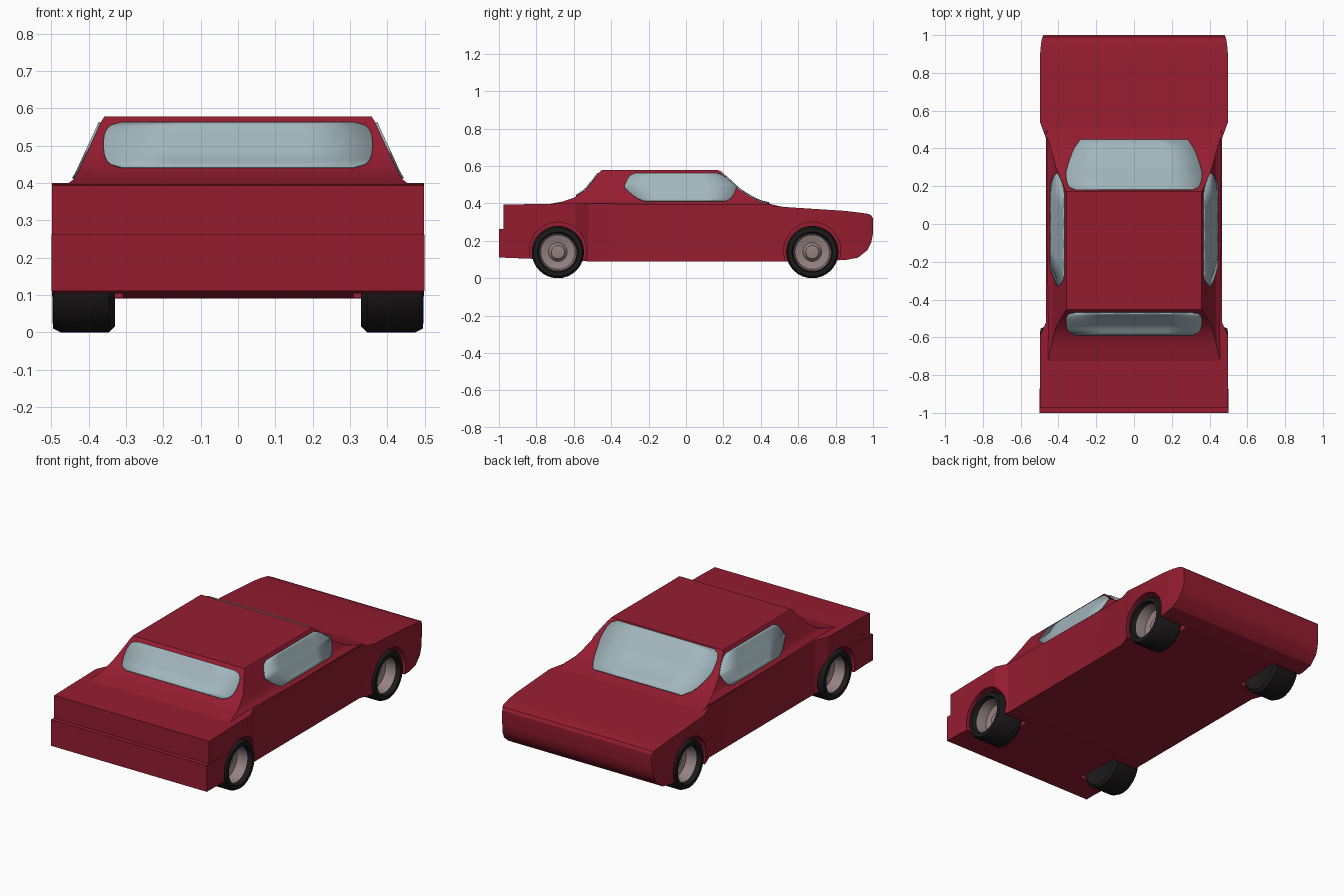
import bpy, bmesh, math

if "Cube" in bpy.data.objects:
    bpy.data.objects.remove(bpy.data.objects["Cube"])


def material(name, rgb):
    m = bpy.data.materials.new(name)
    m.diffuse_color = (*rgb, 1)
    m.use_nodes = True
    m.node_tree.nodes["Principled BSDF"].inputs["Base Color"].default_value = m.diffuse_color
    return m


RED = material("red_paint", (0.30, 0.012, 0.03))
GLASS = material("pale_glass", (0.36, 0.47, 0.51))
RUBBER = material("black_rubber", (0.012, 0.010, 0.010))
RIM = material("rim_grey", (0.30, 0.22, 0.22))


def make(name, bm, mats, angle=25):
    bmesh.ops.recalc_face_normals(bm, faces=bm.faces)
    mesh = bpy.data.meshes.new(name)
    bm.to_mesh(mesh)
    bm.free()
    ob = bpy.data.objects.new(name, mesh)
    bpy.context.collection.objects.link(ob)
    for m in mats:
        mesh.materials.append(m)
    bpy.ops.object.select_all(action='DESELECT')
    ob.select_set(True)
    bpy.context.view_layer.objects.active = ob
    bpy.ops.object.shade_smooth_by_angle(angle=math.radians(angle))
    return ob


def loft(name, rings, mats):
    """Skin a list of closed rings and cap both ends."""
    bm = bmesh.new()
    vs = [[bm.verts.new(p) for p in r] for r in rings]
    n = len(vs[0])
    for a, b in zip(vs, vs[1:]):
        for i in range(n):
            bm.faces.new((a[i], a[(i + 1) % n], b[(i + 1) % n], b[i]))
    bm.faces.new(vs[0])
    bm.faces.new(vs[-1])
    return make(name, bm, mats)


# Lower body: y, half width, bottom z, top z
STATIONS = [(-0.975, .498, .11, .393), (-.85, .498, .105, .396), (-.59, .498, .095, .40),
            (-.52, .465, .09, .40), (.45, .465, .09, .388), (.54, .498, .09, .38),
            (.85, .498, .097, .36), (.92, .496, .11, .352), (.97, .49, .15, .345),
            (.99, .485, .19, .337), (1.0, .48, .24, .32)]
body = loft("body", [[(-w, y, b), (w, y, b), (w, y, t), (-w, y, t)]
                     for y, w, b, t in STATIONS], [RED])

# Full-width lower step on the -y end
loft("end_bumper", [[(-.5, y, .11), (.5, y, .11), (.5, y, .262), (-.5, y, .262)]
                    for y in (-1.0, -.87)], [RED])

# Cabin: z, half width, y at the -y end, y at the +y end
LEVELS = [(.37, .465, -.80, .56), (.395, .46, -.74, .46), (.41, .44, -.66, .40),
          (.43, .428, -.60, .355), (.47, .41, -.54, .29), (.53, .382, -.49, .225),
          (.565, .366, -.465, .185), (.578, .358, -.452, .172)]
loft("cabin", [[(-w, a, z), (w, a, z), (w, b, z), (-w, b, z)]
               for z, w, a, b in LEVELS], [RED])


def cabin_at(z):
    for p, q in zip(LEVELS, LEVELS[1:]):
        if z <= q[0]:
            t = (z - p[0]) / (q[0] - p[0])
            return [p[i] + t * (q[i] - p[i]) for i in (1, 2, 3)]
    return LEVELS[-1][1:]


def window(name, z0, z1, place, rows=14):
    """Rounded panel that follows the curved cabin wall."""
    bm = bmesh.new()
    grid = []
    for r in range(rows + 1):
        t = r / rows
        k = 0.86 + 0.14 * (1 - abs(2 * t - 1) ** 3) ** 0.5
        z = z0 + t * (z1 - z0)
        grid.append([bm.verts.new(place(z, t, s * k)) for s in (-1, -.5, 0, .5, 1)])
    for a, b in zip(grid, grid[1:]):
        for i in range(4):
            bm.faces.new((a[i], a[i + 1], b[i + 1], b[i]))
    ob = make(name, bm, [GLASS], 40)
    mod = ob.modifiers.new("thickness", 'SOLIDIFY')
    mod.thickness = .006
    mod.offset = 0


window("sloped_windscreen", .399, .572,
       lambda z, t, s: (s * (.33 + .03 * min(1, 2 * t)), cabin_at(z)[2] + .003, z + .003))
window("upright_windscreen", .44, .56,
       lambda z, t, s: (s * .36, cabin_at(z)[1] - .003, z + .002))
for side, tag in ((-1, "left"), (1, "right")):
    window(tag + "_side_window", .412, .562,
           lambda z, t, s: (side * (cabin_at(z)[0] + .003),
                            -.055 + .05 * (1 - t) + s * (.25 + .05 * (1 - abs(2 * t - 1))), z))

# Wheels: profile of (x from centre line, radius), spun about the axle
WHEEL = [(.345, 0), (.335, .085), (.33, .125), (.345, .14), (.475, .14), (.495, .13),
         (.497, .108), (.47, .10), (.41, .092), (.40, .05), (.42, .035), (.425, 0)]
SEG = 32
for y, end in ((-.685, "rear"), (.675, "front")):
    for side, tag in ((-1, "left"), (1, "right")):
        # Arch cutter, applied and removed
        bpy.ops.mesh.primitive_cylinder_add(vertices=40, radius=.152, depth=.25,
                                            location=(side * .435, y, .148),
                                            rotation=(0, math.pi / 2, 0))
        cutter = bpy.context.object
        cutter.hide_render = True
        cutter.data.materials.append(RUBBER)
        mod = body.modifiers.new("arch", 'BOOLEAN')
        mod.object = cutter
        mod.operation = 'DIFFERENCE'
        mod.solver = 'EXACT'
        bpy.context.view_layer.objects.active = body
        bpy.ops.object.modifier_apply(modifier=mod.name)
        bpy.data.objects.remove(cutter)

        bm = bmesh.new()
        rings = []
        for x, r in WHEEL:
            n = SEG if r else 1
            rings.append([bm.verts.new((side * x, y + r * math.cos(2 * math.pi * i / SEG),
                                        .14 + r * math.sin(2 * math.pi * i / SEG)))
                          for i in range(n)])
        for k, (a, b) in enumerate(zip(rings, rings[1:])):
            for i in range(SEG):
                j = (i + 1) % SEG
                quad = [a[i % len(a)], a[j % len(a)], b[j % len(b)], b[i % len(b)]]
                f = bm.faces.new(list(dict.fromkeys(quad)))
                f.material_index = 1 if k >= 7 else 0
        make(f"{end}_{tag}_wheel", bm, [RUBBER, RIM], 35)
